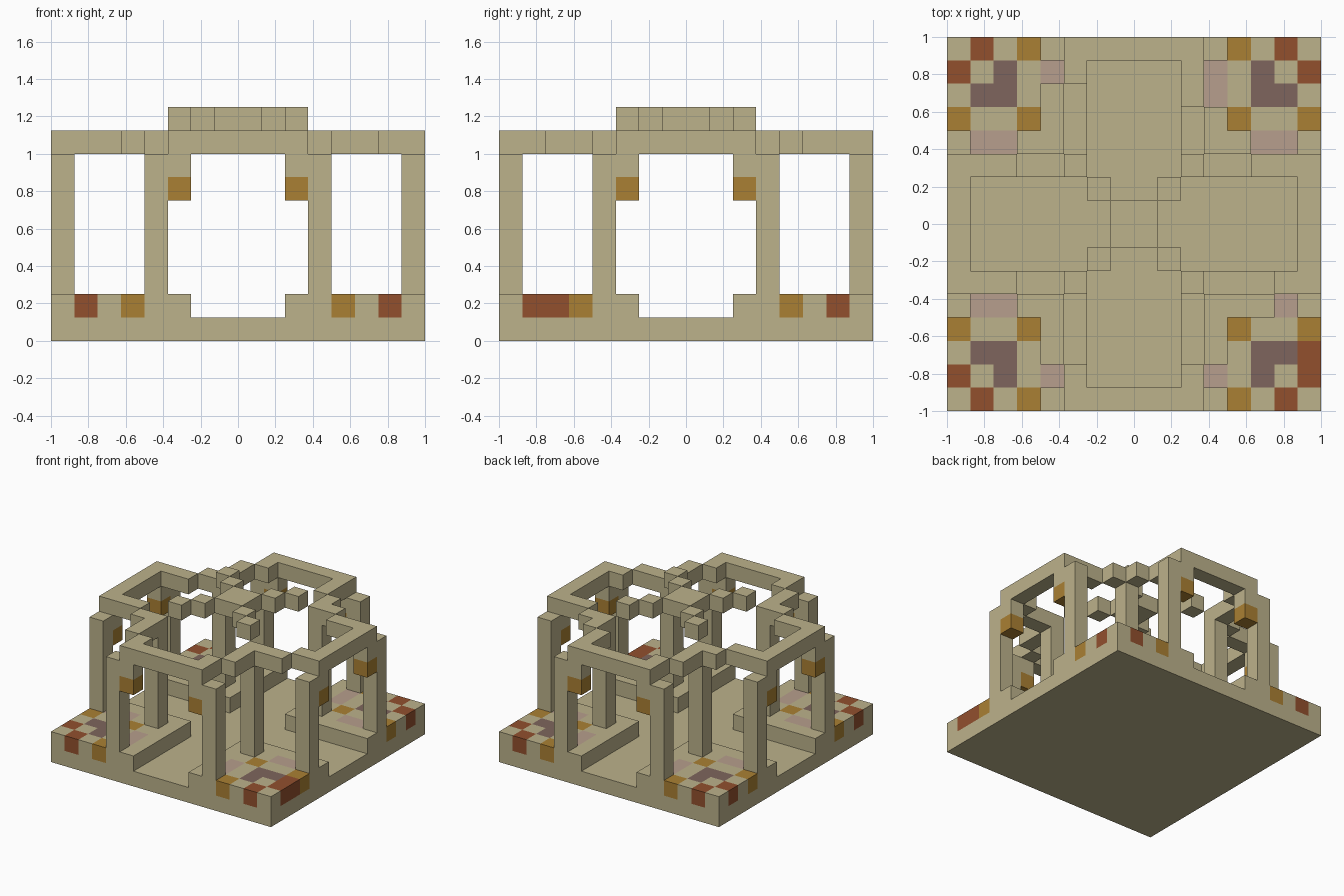
import bpy, bmesh
from math import floor, pi
from mathutils import Matrix, Vector

cube = bpy.data.objects.get("Cube")
if cube:
    bpy.data.objects.remove(cube, do_unlink=True)

U = 0.125  # one block


def material(name, rgb):
    m = bpy.data.materials.new(name)
    m.use_nodes = True
    m.diffuse_color = (*rgb, 1)
    m.node_tree.nodes["Principled BSDF"].inputs["Base Color"].default_value = (*rgb, 1)
    return m


SAND = material("sandstone", (0.503, 0.445, 0.258))
GOLD = material("gold", (0.402, 0.216, 0.033))
RUST = material("rust", (0.287, 0.080, 0.027))
PLUM = material("plum", (0.209, 0.130, 0.109))
ROSE = material("rose", (0.474, 0.342, 0.266))


def finish(name, bm, mats, turn=0):
    """Scale from blocks to units, turn about the centre and link."""
    bm.transform(Matrix.Rotation(turn * pi / 2, 4, "Z") @ Matrix.Scale(U, 4))
    bmesh.ops.recalc_face_normals(bm, faces=bm.faces)
    mesh = bpy.data.meshes.new(name)
    bm.to_mesh(mesh)
    bm.free()
    for m in mats:
        mesh.materials.append(m)
    ob = bpy.data.objects.new(name, mesh)
    bpy.context.collection.objects.link(ob)
    return ob


def box(name, x, y, z, mat=SAND, turn=0):
    """Box between block limits, each given as a (low, high) pair."""
    lo, hi = (Vector(c) for c in zip(x, y, z))
    bm = bmesh.new()
    bmesh.ops.create_cube(bm, size=1)
    bm.transform(Matrix.Translation((lo + hi) / 2) @ Matrix.Diagonal((*(hi - lo), 1)))
    return finish(name, bm, [mat], turn)


def span(side, a, b):
    return tuple(sorted((side * a, side * b)))


# Ground slab; the raised corners leave a sunken cross between them
box("ground_slab", (-8, 8), (-8, 8), (0, 1))

# Painted blocks of a terrace, counted inwards from its outer corner
PATTERN = {
    1: [(0, 3), (3, 0), (3, 3)],
    2: [(0, 1), (1, 0)],
    3: [(2, 1), (1, 2), (2, 2)],
    4: [(1, 4), (2, 4), (4, 1), (4, 2)],
}


def terrace(name, sx, sy):
    bm = bmesh.new()
    bmesh.ops.create_grid(bm, x_segments=6, y_segments=6, size=3)
    bm.transform(Matrix.Translation((sx * 5, sy * 5, 2)))
    rim = [e for e in bm.edges if e.is_boundary]
    walls = bmesh.ops.extrude_edge_only(bm, edges=rim)["geom"]
    bmesh.ops.translate(bm, vec=(0, 0, -1),
                        verts=[g for g in walls if isinstance(g, bmesh.types.BMVert)])
    bmesh.ops.recalc_face_normals(bm, faces=bm.faces)
    for f in bm.faces:
        c = f.calc_center_median()
        inward = Vector((sx * 5, sy * 5, 1.5)) - c
        if f.normal.dot(inward) > 0:
            f.normal_flip()
        c -= f.normal * 0.5
        cell = (floor(8 - sx * c.x), floor(8 - sy * c.y))
        for index, cells in PATTERN.items():
            if cell in cells:
                f.material_index = index
        # one corner carries a longer rust patch
        if cell == (0, 2) and sx > 0 > sy:
            f.material_index = 2
    finish(name, bm, [SAND, GOLD, RUST, PLUM, ROSE])


for sy, depth in ((-1, "front"), (1, "back")):
    for sx, side in ((-1, "right"), (1, "left")):
        corner = f"{depth}_{side}"
        terrace(f"{corner}_terrace", sx, sy)
        # Inner pillar and the stepped blocks that lead to the crown
        box(f"{corner}_inner_pillar", span(sx, 3, 4), span(sy, 3, 4), (2, 8))
        for step in (1, 2):
            box(f"{corner}_crown_step_{step}", span(sx, step, step + 1),
                span(sy, step, step + 1), (9, 10))

box("crown_centre", (-1, 1), (-1, 1), (9, 10))

# Four arches, built at the front and turned; beam ends differ per side
ARCHES = [("front", -6, -6), ("left", -6, -5), ("back", -5, -6), ("right", -5, -5)]
for turn, (arch, end_a, end_b) in enumerate(ARCHES):
    box(f"{arch}_arch_lintel", (-3, 3), (-8, -7), (8, 9), turn=turn)
    for s, end, label in ((-1, end_a, "a"), (1, end_b, "b")):
        box(f"{arch}_arch_pillar_{label}", span(s, 3, 4), (-8, -7), (2, 8), turn=turn)
        box(f"{arch}_arch_bracket_{label}", span(s, 2, 3), (-8, -7), (7, 8), turn=turn)
        box(f"{arch}_arch_lantern_{label}", span(s, 2, 3), (-8, -7), (6, 7), GOLD, turn)
        box(f"{arch}_arch_return_{label}", span(s, 2, 3), (-7, end), (8, 9), turn=turn)
        # Beam to the inner pillar; one of each pair covers the pillar top
        inner = -3 if s < 0 else -4
        box(f"{arch}_inner_beam_{label}", span(s, 3, 4), (end, inner), (8, 9), turn=turn)
